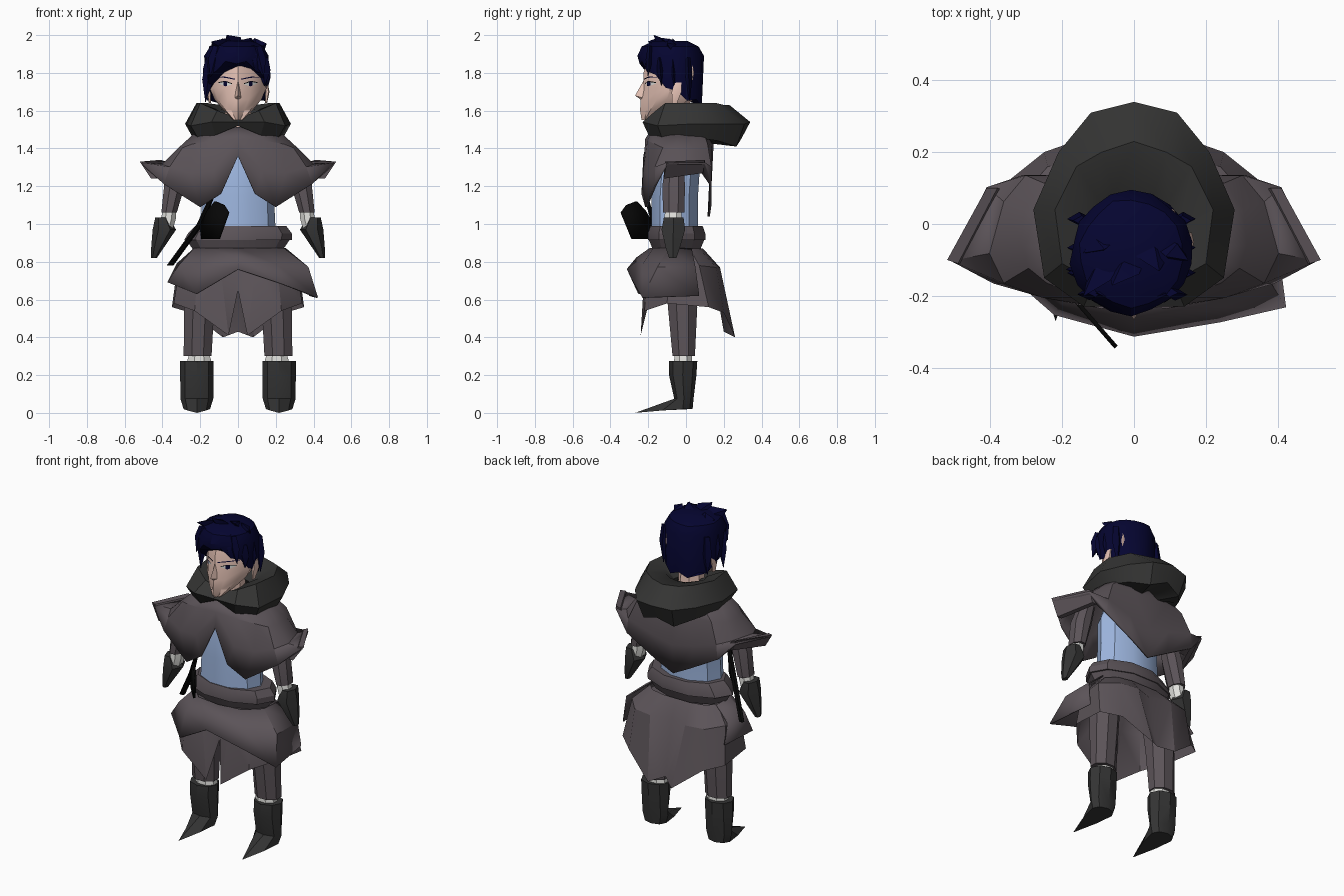
import bpy, bmesh, math, random
from mathutils import Vector

cube = bpy.data.objects.get("Cube")
if cube:
    bpy.data.objects.remove(cube)
random.seed(4)
parts = []


def material(name, *rgb):
    m = bpy.data.materials.new(name)
    m.use_nodes = True
    colour = (*rgb, 1)
    m.diffuse_color = colour
    m.node_tree.nodes["Principled BSDF"].inputs["Base Color"].default_value = colour
    return m


CLOTH = material("mauve_grey_cloth", .105, .087, .098)
HOOD = material("charcoal_wool", .034, .034, .033)
LEATHER = material("dark_leather", .034, .034, .034)
HAIR = material("navy_hair", .0015, .0015, .03)
SHIRT = material("light_blue_shirt", .34, .47, .74)
SKIN = material("skin", .8, .55, .47)
WHITE = material("white_wrap", .75, .75, .72)
BLACK = material("black_metal", .002, .002, .002)


def build(name, verts, faces, mat, mirror=False, thick=0):
    me = bpy.data.meshes.new(name)
    bm = bmesh.new()
    vs = [bm.verts.new(v) for v in verts]
    for f in faces:
        bm.faces.new([vs[i] for i in f])
    bmesh.ops.recalc_face_normals(bm, faces=bm.faces)
    bm.to_mesh(me)
    bm.free()
    me.materials.append(mat)
    ob = bpy.data.objects.new(name, me)
    bpy.context.collection.objects.link(ob)
    if mirror:
        ob.modifiers.new("mirror", 'MIRROR').merge_threshold = .002
    if thick:
        mod = ob.modifiers.new("thickness", 'SOLIDIFY')
        mod.thickness = thick
        mod.offset = 0
    parts.append(ob)
    return ob


def grid(rows, closed, caps, base=0):
    """Quads between neighbouring rows of points."""
    n = len(rows[0])
    faces = []
    for r in range(len(rows) - 1):
        for i in range(n if closed else n - 1):
            j = (i + 1) % n
            a, b = base + r * n, base + (r + 1) * n
            faces.append((a + i, a + j, b + j, b + i))
    if caps:
        faces += [tuple(range(base, base + n)),
                  tuple(range(base + (len(rows) - 1) * n, base + len(rows) * n))]
    return [p for row in rows for p in row], faces


def loft(name, rows, mat, closed=True, caps=True, **kw):
    return build(name, *grid(rows, closed, caps), mat, **kw)


def tube(name, rings, mat, n=8, **kw):
    """Stack of level ellipses: x, y, z, x radius, y radius."""
    turn = [math.tau * (i + .5) / n for i in range(n)]
    return loft(name, [[(x + rx * math.sin(a), y - ry * math.cos(a), z) for a in turn]
                       for x, y, z, rx, ry in rings], mat, **kw)


def sheet(name, stations, mat, **kw):
    """Cloth panel: each station lists points from top to hem, in hundredths."""
    rows = [[Vector(p) / 100 for p in st] for st in stations]
    return loft(name, rows, mat, closed=False, caps=False, **kw)


# Legs, wraps and pointed boots
tube("trouser_legs", [(.18, -.03, .82, .09, .09), (.205, -.018, .56, .086, .084),
                      (.214, -.012, .3, .08, .064)], CLOTH, mirror=True)
tube("ankle_wraps", [(.205, -.015, .33, .05, .045), (.205, -.015, .28, .068, .052),
                     (.205, -.015, .2, .068, .052)], WHITE, mirror=True)
boot_rows = []
for z, rx, front, back, toe in ((.275, .088, -.09, .06, 0), (.2, .088, -.09, .055, 0),
                                (.075, .087, -.062, .04, 0), (.02, .07, -.07, .035, .2)):
    row = []
    for i in range(8):
        a = math.tau * i / 8
        pull = toe * {0: 1, 1: .35, 7: .35}.get(i, 0)
        y = (front + back) / 2 - (back - front) / 2 * math.cos(a) - pull
        row.append((.218 + rx * math.sin(a), y, max(0, z - pull * .1)))
    boot_rows.append(row)
loft("boots", boot_rows, LEATHER, mirror=True)

# Arms, wraps and gloves
tube("sleeves", [(.3, -.06, 1.33, .05, .05), (.335, -.065, 1.21, .06, .064),
                 (.365, -.065, 1.06, .044, .062)], CLOTH, mirror=True)
tube("wrist_wraps", [(.362, -.068, 1.09, .035, .045), (.368, -.068, 1.03, .043, .05),
                     (.385, -.068, .97, .043, .05)], WHITE, mirror=True)
tube("gloves", [(.402, -.065, 1.035, .036, .06), (.39, -.067, .97, .062, .072),
                (.428, -.07, .87, .032, .042), (.445, -.07, .82, .015, .022)],
     LEATHER, n=6, mirror=True)

# Shirt and belt
tube("shirt", [(0, -.06, .95, .2, .13), (0, -.06, 1.15, .19, .13),
               (0, -.05, 1.3, .2, .13), (0, -.04, 1.46, .14, .11)], SHIRT, n=10)
tube("upper_belt", [(0, -.05, .915, .285, .16), (.01, -.05, .95, .275, .16),
                    (.015, -.05, .99, .24, .145)], CLOTH, n=10)
tube("lower_belt", [(0, -.05, .86, .235, .13), (0, -.05, .918, .275, .155)], CLOTH, n=10)

# Long ragged skirt with a front cleft, then the shorter front panel over it
sheet("long_skirt", [
    ((0, -17, 87), (0, -18, 75), (0, -18, 65)),
    ((9, -17, 87), (9, -22, 75), (5, -24, 41)),
    ((18, -14, 87), (21, -20, 76), (23, -22, 54)),
    ((23, -8, 87), (31, -9, 77), (34, -10, 58)),
    ((23, 2, 87), (32, 7, 78), (35, 12, 56)),
    ((18, 7, 87), (24, 16, 77), (25, 20, 53)),
    ((9, 9, 87), (12, 18, 77), (8, 26, 40)),
    ((0, 9, 87), (0, 14, 77), (0, 20, 43))], CLOTH, mirror=True)
sheet("front_panel", [
    ((-23, 3, 87), (-32, 5, 79), (-34, 11, 68)),
    ((-23, -9, 87), (-31, -13, 78), (-37, -12, 69)),
    ((-15, -17, 87), (-20, -22, 78), (-22, -25, 63)),
    ((0, -19, 87), (0, -26, 82), (0, -31, 76)),
    ((15, -17, 87), (21, -23, 78), (24, -27, 68)),
    ((24, -9, 87), (37, -15, 77), (42, -23, 61)),
    ((25, 3, 87), (37, 5, 77), (38, 7, 62))], CLOTH, thick=.008)

# Shoulder cape: open at the front, flared over the arms, pointed at the back
sheet("cape", [
    ((0, -17, 151), (0, -21, 145), (0, -21, 140), (0, -22, 136)),
    ((10, -16, 151), (13, -20, 144), (13, -22, 128), (9, -23, 116)),
    ((16, -10, 151), (24, -16, 142), (25, -20, 127), (20, -21, 109)),
    ((18, -6, 151), (29, -12, 140), (36, -16, 130), (39, -16, 121)),
    ((19, -3, 151), (31, -6, 140), (40, -8, 131), (51, -10, 132)),
    ((19, 3, 151), (30, 4, 140), (36, 6, 131), (41, 10, 132)),
    ((15, 8, 151), (25, 11, 142), (30, 13, 130), (31, 13, 121)),
    ((8, 10, 151), (12, 13, 142), (14, 13, 125), (13, 13, 111)),
    ((0, 11, 151), (0, 14, 142), (0, 13, 122), (0, 12, 104))],
    CLOTH, mirror=True, thick=.012)
# Thick rims at the flares
loft("cape_rims", [[Vector(p) / 100 for p in row] for row in (
    ((52, -10, 133), (49, -11, 133), (43, -12, 124), (46, -12, 124)),
    ((41, 10, 134), (38, 10, 133), (35, 9, 127), (38, 9, 127)))], CLOTH, mirror=True)

# Lowered hood: outer x, y, ridge x, y, bottom, middle, top
stations = ((0, -23, 0, -16, 152, 154, 156), (14, -23, 11, -16, 147, 154, 160),
            (25, -15, 20, -11, 146, 152, 164), (28, 4, 22, 4, 146, 153, 164),
            (21, 20, 16, 16, 144, 153, 164), (12, 31, 9, 20, 141, 153, 163),
            (0, 34, 0, 23, 145, 154, 163))
hood = []
for ox, oy, ix, iy, low, mid, top in stations:
    hood.append([Vector(p) / 100 for p in (
        (ix * .35, iy * .2, 156), (ix * .6, iy * .4, top - 3), (ix, iy, top),
        (ox, oy, mid), (ox * .86, oy * .86, low), (ix * .5, iy * .5, low + 2))])
loft("hood", hood, HOOD, caps=False, mirror=True)

# Head with a ridge down the face: height, half width, front, back
tube("neck", [(0, -.04, 1.42, .075, .07), (0, -.06, 1.66, .075, .07)], SKIN)
head = []
for z, w, f, b in ((1.55, .025, -.235, -.11), (1.6, .075, -.243, -.02), (1.66, .125, -.24, .04),
                   (1.72, .15, -.225, .06), (1.8, .15, -.225, .07), (1.88, .145, -.2, .06),
                   (1.94, .08, -.13, 0)):
    half = [(.45 * w, f + .03), (.85 * w, f + min(.1, .7 * w)), (w, (f + b) / 2), (.75 * w, b - .03)]
    head.append([(0, f, z)] + [(x, y, z) for x, y in half] + [(0, b, z)]
                + [(-x, y, z) for x, y in reversed(half)])
loft("head", head, SKIN)
build("nose", [(0, -.224, 1.76), (0, -.27, 1.68), (.02, -.222, 1.665), (-.02, -.222, 1.665),
               (0, -.235, 1.655)], [(0, 1, 2), (0, 3, 1), (1, 4, 2), (1, 3, 4)], SKIN)
tube("ears", [(.148, -.06, 1.64, .006, .015), (.155, -.05, 1.7, .012, .03),
              (.15, -.04, 1.75, .006, .02)], SKIN, n=6, mirror=True)


def face_plate(name, columns, lift, mat):
    """Thin strip laid on the face: x, lower z, upper z per column."""
    def surface(x):
        return -.225 + x * .444 if x < .0675 else -.195 + (x - .0675) * 1.167
    loft(name, [[(x, surface(x) - lift, lo), (x, surface(x) - lift, hi)] for x, lo, hi in columns],
         mat, closed=False, caps=False, mirror=True)


face_plate("eye_whites", ((.034, 1.738, 1.743), (.0675, 1.729, 1.755), (.1, 1.743, 1.749)), .003, WHITE)
face_plate("irises", ((.057, 1.732, 1.752), (.0675, 1.729, 1.755), (.078, 1.733, 1.753)), .006, HAIR)
face_plate("eyelids", ((.032, 1.741, 1.745), (.0675, 1.753, 1.758), (.104, 1.746, 1.751)), .006, BLACK)
face_plate("eyebrows", ((.016, 1.764, 1.769), (.0675, 1.774, 1.78), (.115, 1.776, 1.779)), .005, HAIR)

# Hair cap, short in front and long at the nape
cap = []
for level, size in ((None, 1), (1.89, 1.02), (1.94, .88), (1.97, .5)):
    row = []
    for i in range(18):
        a = math.tau * i / 18
        z = level or 1.64 + .22 * ((1 + math.cos(a)) / 2) ** 1.6 + (.012 if i % 2 else -.012)
        r = size * random.uniform(.95, 1.04)
        row.append((-.008 + .165 * r * math.sin(a), -.08 - .17 * r * math.cos(a), z))
    cap.append(row)
loft("hair_cap", cap, HAIR)

# Pointed locks: fringe, sides and crown
verts, faces = [], []


def lock(base, tip, width):
    base, tip = Vector(base), Vector(tip)
    d = (tip - base).normalized()
    u = d.cross(Vector((0, 1, .3))).normalized()
    v = d.cross(u)
    rows = []
    for t, s in ((0, .7), (.45, 1), (1, .04)):
        c = base.lerp(tip, t)
        rows.append([c + (u * k + v * m * .55) * width * s
                     for k, m in ((1, 0), (0, 1), (-1, 0), (0, -1))])
    p, f = grid(rows, True, True, len(verts))
    verts.extend(p)
    faces.extend(f)


for x, drop in ((-.135, 1.78), (-.1, 1.82), (-.055, 1.85), (.03, 1.85), (.08, 1.83), (.125, 1.78)):
    lock((x * .8, -.19, 1.94), (x * 1.08, -.245 + abs(x) * .35, drop), .034)
for side in (-1, 1):
    for y, drop in ((-.14, 1.73), (-.07, 1.68), (.01, 1.65)):
        lock((side * .14 - .005, y, 1.88), (side * .15 - .01, y + .01, drop), .035)
lock((-.15, -.13, 1.86), (-.172, -.12, 1.645), .03)
for x, y, tx, ty, tz in ((0, -.1, -.06, -.17, 2), (-.06, -.1, -.14, -.2, 1.965),
                         (.04, -.05, .07, -.13, 1.985), (.08, -.06, .15, -.1, 1.955),
                         (-.07, -.04, -.14, -.08, 1.95)):
    lock((x, y, 1.93), (tx, ty, tz), .05)
build("hair_locks", verts, faces, HAIR)

# Hip weapon: thin blade and its shaft in one slanting plane
blade = ((-.05, 1.06), (-.075, 1.1), (-.12, 1.12), (-.16, 1.07), (-.2, .99), (-.19, .92), (-.1, .92))
build("hip_blade", [(x, -.4 - x * 1.15, z) for x, z in blade], [range(len(blade))], BLACK, thick=.012)
tube("hip_shaft", [(-.36, -.03, .78, .018, .014), (-.2, -.17, 1, .018, .014),
                   (-.14, -.21, 1.14, .013, .013)], BLACK, n=6)

# Smooth shading with sharp creases
bpy.ops.object.select_all(action='DESELECT')
for ob in parts:
    ob.select_set(True)
bpy.context.view_layer.objects.active = parts[0]
bpy.ops.object.shade_smooth_by_angle(angle=math.radians(32))
